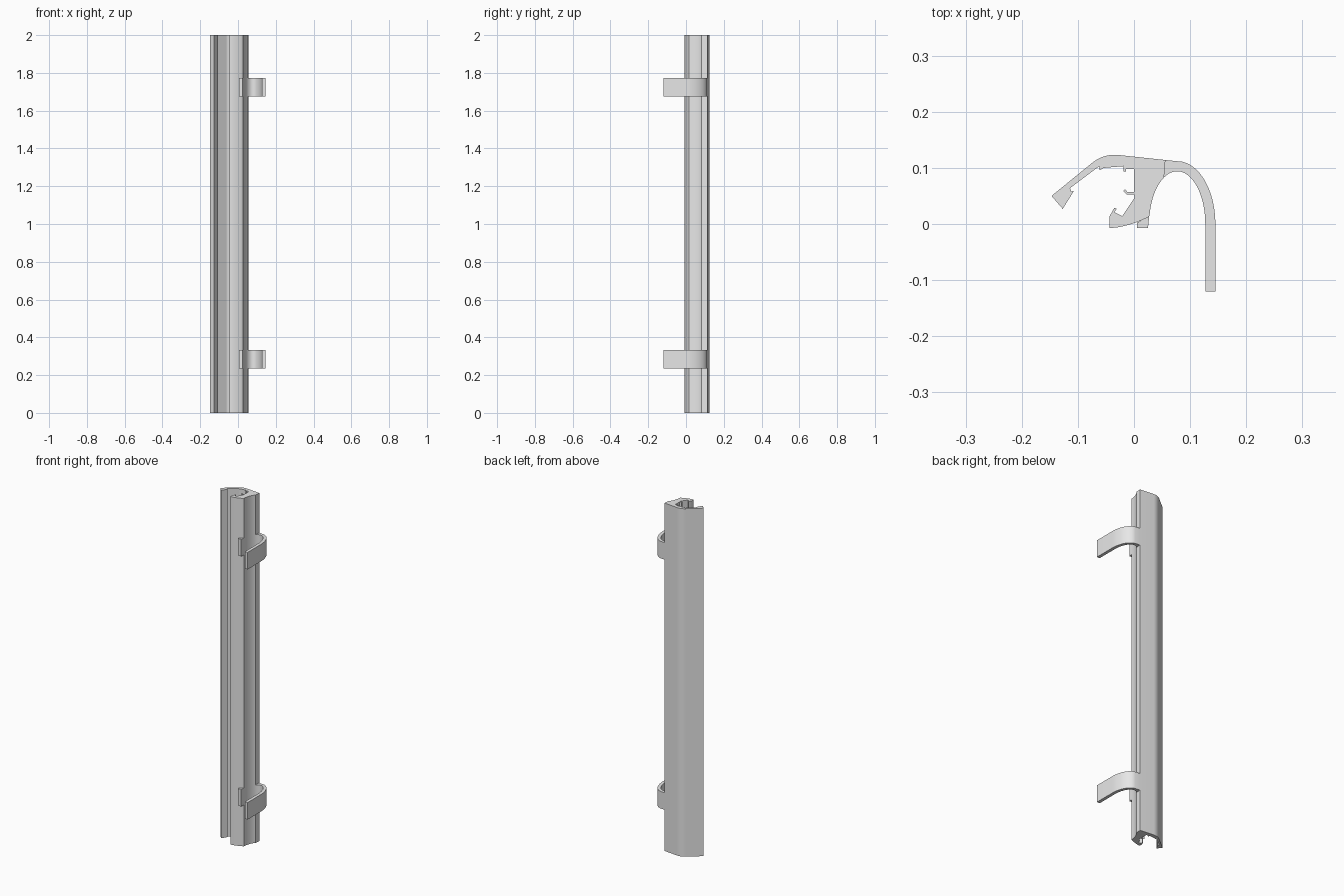
import bpy, bmesh, math
from mathutils import Vector

if "Cube" in bpy.data.objects:
    bpy.data.objects.remove(bpy.data.objects["Cube"], do_unlink=True)

# Single plain grey finish
grey = bpy.data.materials.new("light_grey")
grey.use_nodes = True
COLOUR = (0.8, 0.8, 0.8, 1)
grey.diffuse_color = COLOUR
grey.node_tree.nodes["Principled BSDF"].inputs["Base Color"].default_value = COLOUR


def ellipse(rx, ry, start, end, steps):
    """Arc about the centre of the clip's bow, angles in degrees."""
    angles = [math.radians(start + (end - start) * i / steps) for i in range(steps + 1)]
    return [(0.077 + rx * math.cos(a), ry * math.sin(a)) for a in angles]


def bend(a, b, c, steps=8):
    """Quadratic curve from a to c, pulled toward b."""
    a, b, c = Vector(a), Vector(b), Vector(c)
    ts = [i / steps for i in range(steps + 1)]
    return [tuple(a * (1 - t) ** 2 + b * 2 * t * (1 - t) + c * t * t) for t in ts]


def extrude(name, outline, bottom, top):
    """Closed xy outline raised between two heights."""
    bm = bmesh.new()
    face = bm.faces.new([bm.verts.new((x, y, bottom)) for x, y in outline])
    moved = bmesh.ops.extrude_face_region(bm, geom=[face])["geom"]
    verts = [v for v in moved if isinstance(v, bmesh.types.BMVert)]
    bmesh.ops.translate(bm, vec=(0, 0, top - bottom), verts=verts)
    bmesh.ops.recalc_face_normals(bm, faces=bm.faces)
    mesh = bpy.data.meshes.new(name)
    bm.to_mesh(mesh)
    bm.free()
    mesh.materials.append(grey)
    obj = bpy.data.objects.new(name, mesh)
    bpy.context.collection.objects.link(obj)
    bpy.ops.object.select_all(action="DESELECT")
    obj.select_set(True)
    bpy.context.view_layer.objects.active = obj
    bpy.ops.object.shade_smooth_by_angle(angle=math.radians(30))
    return obj


# Full-height rail: outer skin, scooped side, lower lip, then the inner channel
rail = [(-0.147, 0.05)]
rail += bend((-0.077, 0.107), (-0.056, 0.1255), (-0.028, 0.123))
rail += [(0.056, 0.114)]
rail += ellipse(0.05, 0.094, 118, 171, 12)
rail += bend((0.025, 0.012), (-0.015, -0.007), (-0.044, -0.007))
rail += [(-0.044, 0.013), (-0.035, 0.029), (-0.031, 0.027), (-0.035, 0.021),
         (-0.021, 0.014), (0.001, 0.047), (0, 0.053),
         # small catch
         (-0.013, 0.053), (-0.019, 0.059), (-0.016, 0.062), (-0.012, 0.057), (0, 0.057),
         # upper rib
         (0, 0.098), (-0.014, 0.098), (-0.014, 0.094), (-0.019, 0.094), (-0.019, 0.103),
         # wing underside and its hooked tip
         (-0.054, 0.1), (-0.061, 0.096), (-0.062, 0.103), (-0.114, 0.064),
         (-0.112, 0.058), (-0.107, 0.059), (-0.127, 0.027)]
extrude("rail", rail, 0, 2)

# Curved clip and its foot, repeated near both ends
clip = [(0.056, 0.114)]
clip += ellipse(0.068, 0.112, 82, 0, 20)
clip += [(0.145, -0.12), (0.127, -0.12)]
clip += ellipse(0.05, 0.094, 0, 118, 24)
foot = [(0.005, -0.007), (0.025, -0.007), (0.027, 0.014), (0.005, 0.002)]
for place, z in (("lower", 0.236), ("upper", 1.674)):
    extrude(place + "_clip", clip, z, z + 0.098)
    extrude(place + "_clip_foot", foot, z, z + 0.098)
